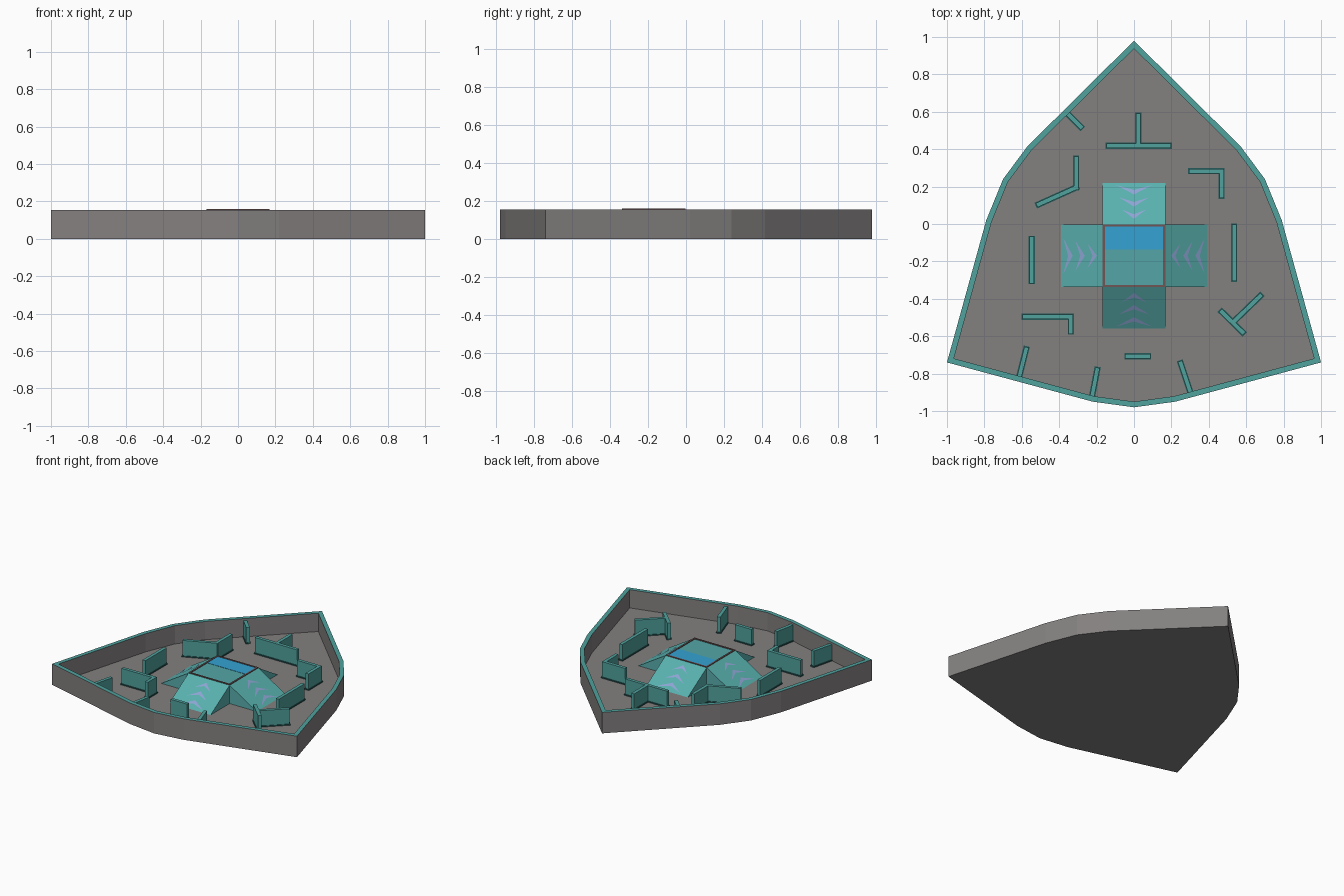
import bpy
from math import radians
from mathutils import Vector, Matrix

if "Cube" in bpy.data.objects:
    bpy.data.objects.remove(bpy.data.objects["Cube"], do_unlink=True)


def material(name, rgb):
    mat = bpy.data.materials.new(name)
    mat.use_nodes = True
    mat.diffuse_color = (*rgb, 1)
    mat.node_tree.nodes["Principled BSDF"].inputs["Base Color"].default_value = (*rgb, 1)
    return mat


GREY = material("warm grey", (.23, .215, .215))
TEAL = material("wall teal", (.08, .36, .34))
RAMP = material("ramp teal", (.1, .44, .43))
DARK = material("dark teal", (.02, .1, .1))
LILAC = material("lavender", (.27, .38, .66))
BLUE = material("bright blue", (.035, .36, .65))
PAD = material("pad teal", (.09, .38, .39))
BROWN = material("frame brown", (.16, .09, .09))

FLOOR, RIM, TOP = .02, .155, .155
HALF, PAD_Y, RUN = .168, -.17, .222


def mesh_object(name, verts, faces, *mats):
    mesh = bpy.data.meshes.new(name)
    mesh.from_pydata([tuple(v) for v in verts], [], faces)
    mesh.update()
    for mat in mats:
        mesh.materials.append(mat)
    obj = bpy.data.objects.new(name, mesh)
    bpy.context.collection.objects.link(obj)
    return obj


def prism(name, outline, low, high, mat):
    """Extrude a counter-clockwise outline between two heights."""
    n = len(outline)
    verts = [(p[0], p[1], z) for z in (low, high) for p in outline]
    faces = [(i, (i + 1) % n, (i + 1) % n + n, i + n) for i in range(n)]
    faces += [tuple(reversed(range(n))), tuple(range(n, 2 * n))]
    return mesh_object(name, verts, faces, mat)


def inset(outline, width):
    """Mitred inward offset of a counter-clockwise outline."""
    result = []
    for i, p in enumerate(outline):
        a = (p - outline[i - 1]).normalized()
        b = (outline[(i + 1) % len(outline)] - p).normalized()
        na, nb = Vector((-a.y, a.x)), Vector((-b.y, b.x))
        result.append(p + (na + nb) * width / (1 + na.dot(nb)))
    return result


# Shield-shaped tray with a raised rim
right_side = [(.22, -.95), (1, -.74), (.79, .02), (.7, .24), (.57, .415)]
outer = [Vector(p) for p in [(0, -.98)] + right_side + [(0, .98)]]
outer += [Vector((-x, y)) for x, y in reversed(right_side)]
inner = inset(outer, .03)
n = len(outer)
rings = [(outer, 0), (outer, RIM), (inner, RIM), (inner, FLOOR)]
verts = [(p.x, p.y, z) for ring, z in rings for p in ring]
faces = [(r * n + i, r * n + (i + 1) % n, (r + 1) * n + (i + 1) % n, (r + 1) * n + i)
         for r in range(3) for i in range(n)]
faces += [tuple(reversed(range(n))), tuple(range(3 * n, 4 * n))]
tray = mesh_object("arena_tray", verts, faces, GREY, TEAL)
for face in tray.data.polygons:
    if face.normal.z > .9 and face.center.z > RIM - .01:
        face.material_index = 1


# Free-standing cover walls, each leg on a slightly wider dark footing
def strip(a, b, width):
    a, b = Vector(a), Vector(b)
    d = (b - a).normalized() * width / 2
    s = Vector((-d.y, d.x))
    return [a - d - s, b + d - s, b + d + s, a - d + s]


def wall(name, *points):
    for i, (a, b) in enumerate(zip(points, points[1:])):
        prism(f"{name}_{i + 1}", strip(a, b, .024), FLOOR, .14, TEAL)
        prism(f"{name}_footing_{i + 1}", strip(a, b, .034), FLOOR, FLOOR + .008, DARK)


wall("back_wall", (-.135, .418), (.185, .418))
wall("back_wall_stem", (.022, .43), (.022, .578))
wall("back_right_spur", (-.355, .59), (-.285, .52))
wall("bent_wall", (-.31, .35), (-.31, .195), (-.51, .105))
wall("back_left_corner_wall", (.305, .283), (.468, .283), (.468, .15))
wall("left_wall", (.535, -.015), (.535, -.292))
wall("right_wall", (-.547, -.08), (-.547, -.305))
wall("front_right_corner_wall", (-.585, -.495), (-.337, -.495), (-.337, -.575))
wall("diagonal_wall", (.47, -.47), (.58, -.578))
wall("diagonal_wall_stem", (.535, -.52), (.675, -.385))
wall("front_right_spur", (-.577, -.67), (-.612, -.81))
wall("front_middle_spur", (-.197, -.78), (-.222, -.91))
wall("front_short_wall", (-.035, -.708), (.075, -.708))
wall("front_left_spur", (.25, -.745), (.3, -.895))


# Central platform with a framed two-tone top
def rect(x0, x1, y0, y1):
    return [Vector(p) for p in ((x0, y0), (x1, y0), (x1, y1), (x0, y1))]


square = rect(-HALF, HALF, PAD_Y - HALF, PAD_Y + HALF)
prism("platform", square, FLOOR, TOP, PAD)
blue_front = PAD_Y + .035
prism("platform_blue_panel", rect(-.156, .156, blue_front, PAD_Y + .156),
      TOP, TOP + .002, BLUE)
hole = inset(square, .012)
for i in range(4):
    j = (i + 1) % 4
    prism(f"platform_frame_{i + 1}", [square[i], square[j], hole[j], hole[i]],
          TOP, TOP + .005, BROWN)

# Four ramps with three chevrons each, pointing up to the platform
for side, angle in (("left", 0), ("back", 90), ("right", 180), ("front", 270)):
    turn = Matrix.Translation((0, PAD_Y, 0)) @ Matrix.Rotation(radians(angle), 4, "Z")
    foot = HALF + RUN
    profile = [(HALF, FLOOR), (foot, FLOOR), (HALF, TOP)]
    verts = [turn @ Vector((x, y, z)) for y in (-HALF, HALF) for x, z in profile]
    mesh_object(f"{side}_ramp", verts,
                [(0, 1, 2), (5, 4, 3), (1, 4, 5, 2), (0, 3, 4, 1), (0, 2, 5, 3)], RAMP)

    for step in range(3):
        tip = HALF + .03 + .065 * step
        span = .065 + .015 * step
        flat = [(tip, 0), (tip + .05, -span), (tip + .024, 0), (tip + .05, span)]
        verts = []
        for x, y in flat:
            height = TOP - (x - HALF) * (TOP - FLOOR) / RUN + .003
            verts.append(turn @ Vector((x, y, height)))
        mesh_object(f"{side}_ramp_chevron_{step + 1}", verts,
                    [(0, 1, 2), (0, 2, 3)], LILAC)
